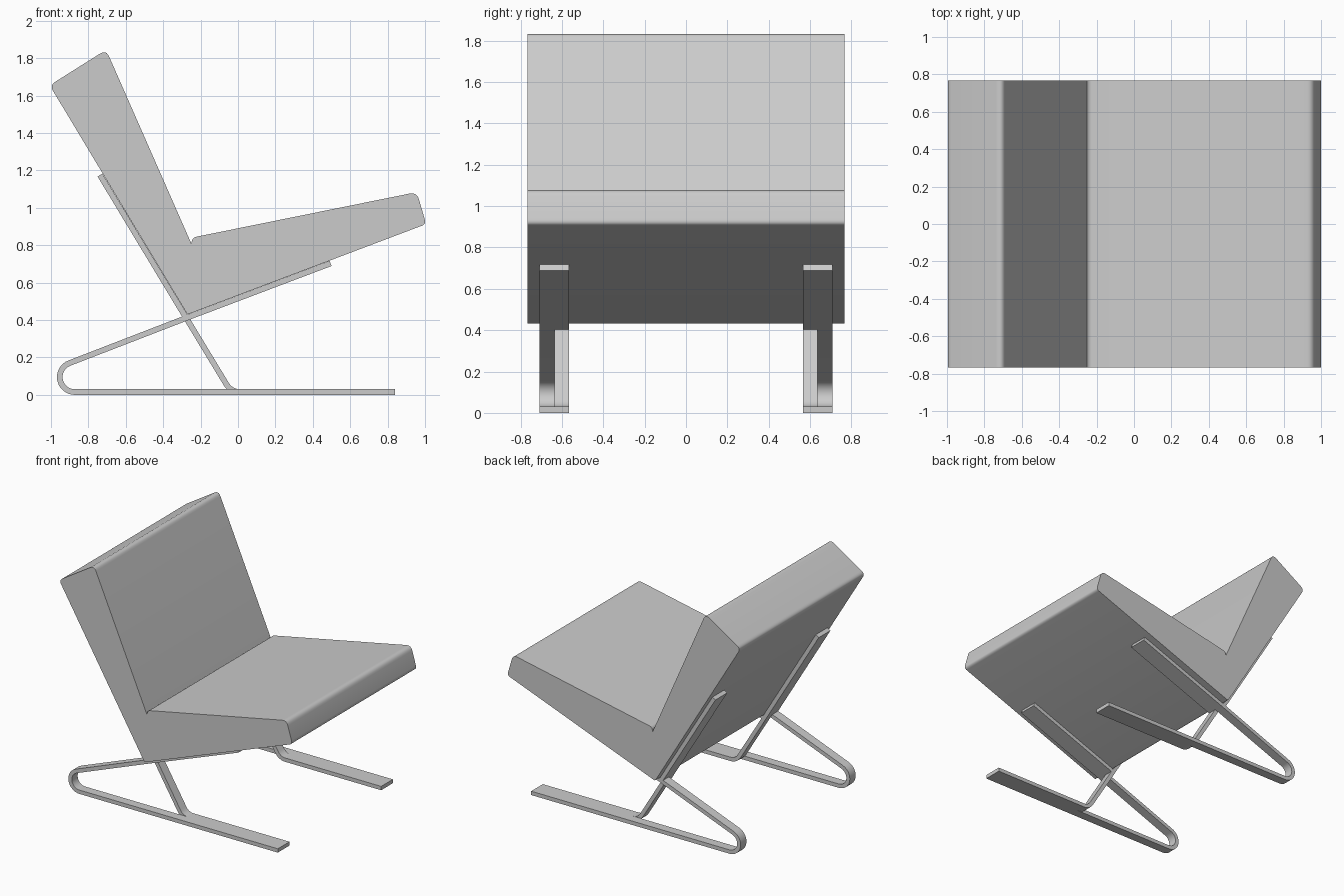
import bpy, bmesh, math
from mathutils import Vector

cube = bpy.data.objects.get("Cube")
if cube:
    bpy.data.objects.remove(cube, do_unlink=True)

grey = bpy.data.materials.new("plain grey")
grey.use_nodes = True
GREY = (0.6, 0.6, 0.6, 1)
grey.diffuse_color = GREY
grey.node_tree.nodes["Principled BSDF"].inputs["Base Color"].default_value = GREY

THICK = 0.03


def rounded(prev, corner, nxt, dist, steps=6):
    """Points of a soft corner between two straight runs."""
    p, c, n = Vector(prev), Vector(corner), Vector(nxt)
    a = c + (p - c).normalized() * dist
    b = c + (n - c).normalized() * dist
    return [a * (1 - t) ** 2 + c * 2 * t * (1 - t) + b * t * t
            for t in (i / steps for i in range(steps + 1))]


def extrude_profile(name, points, y0, y1):
    """Solid from an x-z outline, running from y0 to y1."""
    bm = bmesh.new()
    face = bm.faces.new([bm.verts.new((p[0], y0, p[1])) for p in points])
    ext = bmesh.ops.extrude_face_region(bm, geom=[face])
    moved = [v for v in ext["geom"] if isinstance(v, bmesh.types.BMVert)]
    bmesh.ops.translate(bm, verts=moved, vec=(0, y1 - y0, 0))
    bmesh.ops.recalc_face_normals(bm, faces=bm.faces)
    mesh = bpy.data.meshes.new(name)
    bm.to_mesh(mesh)
    bm.free()
    mesh.materials.append(grey)
    obj = bpy.data.objects.new(name, mesh)
    bpy.context.collection.objects.link(obj)
    bpy.ops.object.select_all(action='DESELECT')
    obj.select_set(True)
    bpy.context.view_layer.objects.active = obj
    bpy.ops.object.shade_smooth_by_angle(angle=math.radians(35))
    return obj


def strip_outline(path):
    """Outline of a flat bar following a centre line, with mitred bends."""
    path = [Vector(p) for p in path]
    left, right = [], []
    for i, p in enumerate(path):
        d0 = (p - path[i - 1]).normalized() if i else None
        d1 = (path[i + 1] - p).normalized() if i < len(path) - 1 else None
        d0, d1 = d0 or d1, d1 or d0
        mid = (d0 + d1).normalized()
        off = Vector((-mid.y, mid.x)) * (THICK / 2 / mid.dot(d0))
        left.append(p + off)
        right.append(p - off)
    return left + right[::-1]


# Cushion: corner x, corner z, rounding length
corners = [(-1.007, 1.655, 0.035), (-0.705, 1.845, 0.04), (-0.25, 0.81, 0),
           (-0.24, 0.842, 0.018), (0.956, 1.084, 0.04), (1.006, 0.913, 0.025),
           (-0.27, 0.43, 0.012)]
outline = []
for i, (x, z, r) in enumerate(corners):
    if r:
        outline += rounded(corners[i - 1][:2], (x, z),
                           corners[(i + 1) % len(corners)][:2], r)
    else:
        outline.append(Vector((x, z)))
extrude_profile("seat_cushion", outline, -0.767, 0.767)

# Frame centre lines
cross = (-0.277, 0.411)
seat_tip, back_tip = (0.495, 0.703), (-0.738, 1.175)
join, toe = (0.02, 0.015), (0.84, 0.015)
centre, radius = Vector((-0.873, 0.095)), 0.08
bend = [centre + radius * Vector((math.cos(a), math.sin(a)))
        for a in (math.radians(270 - 159.3 * i / 16) for i in range(17))]
loop_path = [join] + bend + [cross]
riser_path = [cross] + rounded(cross, (-0.037, 0.015), join, 0.05) + [join]

INNER, MIDDLE, OUTER = 0.565, 0.637, 0.709
pieces = [("base_runner", [join, toe], INNER, OUTER),
          ("seat_support", [cross, seat_tip], INNER, OUTER),
          ("back_support", [cross, back_tip], INNER, OUTER),
          ("rear_loop", loop_path, MIDDLE, OUTER),
          ("back_riser", riser_path, INNER, MIDDLE)]
for side, s in (("left", -1), ("right", 1)):
    for part, path, y0, y1 in pieces:
        extrude_profile(f"{part}_{side}", strip_outline(path), s * y0, s * y1)
